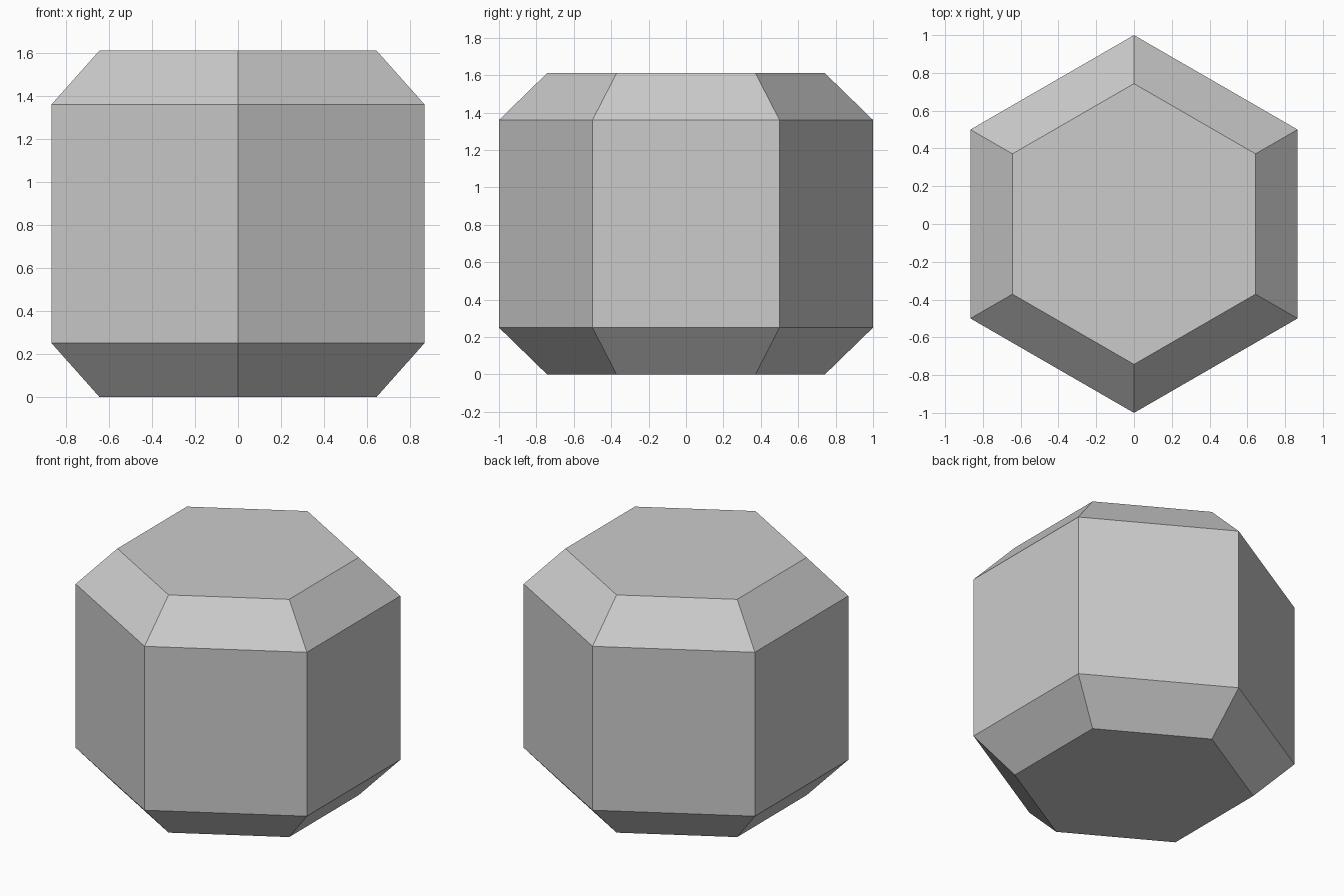
import bpy, bmesh
from math import sin, cos, tau

cube = bpy.data.objects.get("Cube")
if cube:
    bpy.data.objects.remove(cube, do_unlink=True)

SIDES = 6
# (radius, height) of each hexagonal ring, bottom to top
PROFILE = [(0.743, 0), (1, 0.25), (1, 1.36), (0.743, 1.61)]

# Plain grey material
grey = bpy.data.materials.new("light_grey")
grey.use_nodes = True
colour = (0.6, 0.6, 0.6, 1)
grey.diffuse_color = colour
grey.node_tree.nodes["Principled BSDF"].inputs["Base Color"].default_value = colour

# Hexagonal prism with chamfered ends, corners pointing front and back
bm = bmesh.new()
rings = [[bm.verts.new((r * sin(tau * i / SIDES), -r * cos(tau * i / SIDES), z))
          for i in range(SIDES)] for r, z in PROFILE]
for low, high in zip(rings, rings[1:]):
    for i in range(SIDES):
        j = (i + 1) % SIDES
        bm.faces.new((low[i], low[j], high[j], high[i]))
bm.faces.new(rings[0][::-1])
bm.faces.new(rings[-1])
bmesh.ops.recalc_face_normals(bm, faces=bm.faces)

mesh = bpy.data.meshes.new("chamfered_hexagonal_prism")
bm.to_mesh(mesh)
bm.free()
mesh.materials.append(grey)
prism = bpy.data.objects.new("chamfered_hexagonal_prism", mesh)
bpy.context.collection.objects.link(prism)
